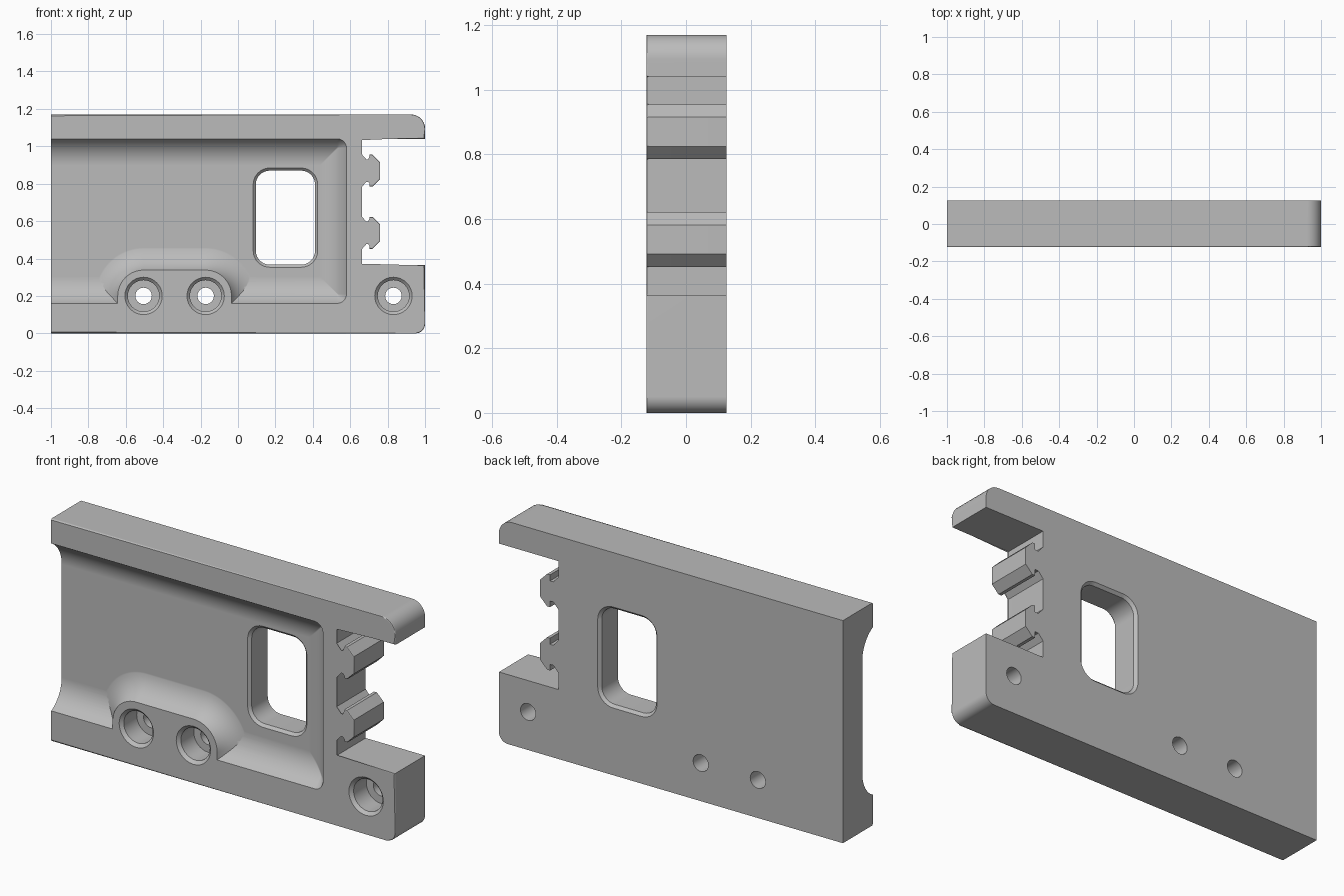
import bpy, bmesh, math

cube = bpy.data.objects.get("Cube")
if cube:
    bpy.data.objects.remove(cube)

FRONT, BACK, HEIGHT = -0.123, 0.125, 1.17
DEPTH, COVE = 0.087, 0.16          # pocket depth, cove radius

grey = bpy.data.materials.new("plain_grey")
grey.use_nodes = True
grey.diffuse_color = (0.5, 0.5, 0.5, 1)
grey.node_tree.nodes["Principled BSDF"].inputs["Base Color"].default_value = (0.5, 0.5, 0.5, 1)


def arc(cx, cz, r, start, n=8):
    """Quarter circle of points, counter-clockwise from a start angle in degrees."""
    angles = [math.radians(start + 90 * i / n) for i in range(n + 1)]
    return [(cx + r * math.cos(a), cz + r * math.sin(a)) for a in angles]


def round_rect(x0, x1, z0, z1, r, n=8):
    return (arc(x1 - r, z1 - r, r, 0, n) + arc(x0 + r, z1 - r, r, 90, n)
            + arc(x0 + r, z0 + r, r, 180, n) + arc(x1 - r, z0 + r, r, 270, n))


def loft(name, rings, front_bevel=0):
    """Closed solid through rings of (y, points)."""
    bm = bmesh.new()
    loops = [[bm.verts.new((x, y, z)) for x, z in pts] for y, pts in rings]
    for a, b in zip(loops, loops[1:]):
        for i in range(len(a)):
            j = (i + 1) % len(a)
            bm.faces.new((a[i], a[j], b[j], b[i]))
    front = bm.faces.new(loops[0])
    bm.faces.new(loops[-1][::-1])
    if front_bevel:
        edges = [e for e in front.edges if any(v.co.x > -0.999 for v in e.verts)]
        bmesh.ops.bevel(bm, geom=edges, offset=front_bevel, segments=2,
                        profile=0.5, affect='EDGES')
    bmesh.ops.remove_doubles(bm, verts=bm.verts, dist=1e-5)
    bmesh.ops.recalc_face_normals(bm, faces=bm.faces)
    mesh = bpy.data.meshes.new(name)
    bm.to_mesh(mesh)
    bm.free()
    ob = bpy.data.objects.new(name, mesh)
    bpy.context.collection.objects.link(ob)
    mesh.materials.append(grey)
    return ob


def apply_modifier(ob, mod):
    bpy.context.view_layer.objects.active = ob
    bpy.ops.object.modifier_apply(modifier=mod.name)


def cut(ob, cutter):
    mod = ob.modifiers.new("cut", 'BOOLEAN')
    mod.operation, mod.solver, mod.object = 'DIFFERENCE', 'EXACT', cutter
    apply_modifier(ob, mod)
    bpy.data.objects.remove(cutter)


def cove_steps(depth, n=12):
    """Pairs of (distance from rim, y) down a concave fillet."""
    reach = math.sqrt(COVE ** 2 - (COVE - depth) ** 2)
    for i in range(n + 1):
        s = reach * (1 - math.cos(math.pi / 2 * i / n)) * 0.5 + reach * i / n * 0.5
        yield s, FRONT + depth - COVE + math.sqrt(COVE ** 2 - (reach - s) ** 2)


# Plate outline with two barbed rails in the end notch
hook = [(0.655, 0.085), (0.683, 0.053), (0.703, 0.053),
        (0.703, 0.085), (0.72, 0.085), (0.76, 0.045)]
outline = [(-1, HEIGHT), (-1, 0)] + arc(0.95, 0.05, 0.05, 270) + [(1, 0.365), (0.655, 0.365)]
for mid in (0.537, 0.87):
    outline += [(x, mid - h) for x, h in hook] + [(x, mid + h) for x, h in reversed(hook)]
outline += [(0.655, 1.04), (1, 1.04)] + arc(0.925, HEIGHT - 0.075, 0.075, 0)
plate = loft("bracket_plate", [(FRONT, outline), (BACK, outline)], front_bevel=0.007)

# Coved pocket, open at the right-hand end, with a raised boss left standing in it
HOLE_Z, BOSS_R = 0.2, 0.138
HOLES = (-0.505, -0.173, 0.831)


def pocket_ring(s):
    return round_rect(-1.4, 0.58 - s, 0.16 + s, 1.04 - s, max(0.05 - s, 0.004))


def boss_ring(s):
    r = BOSS_R + s
    return round_rect(HOLES[0] - r, HOLES[1] + r, HOLE_Z - r - 0.1, HOLE_Z + r, r, 20)


pocket = loft("pocket_cutter", [(-0.2, pocket_ring(0))]
              + [(y, pocket_ring(s)) for s, y in cove_steps(DEPTH)])
boss = loft("boss_shape", [(-0.3, boss_ring(0))]
            + [(y, boss_ring(s)) for s, y in cove_steps(DEPTH + 0.002)])
cut(pocket, boss)
cut(plate, pocket)


# Window with chamfered rims on both faces
def window_ring(g):
    return round_rect(0.095 - g, 0.412 + g, 0.367 - g, 0.87 + g, 0.075 + g)


floor = FRONT + DEPTH
cut(plate, loft("window_cutter", [
    (-0.2, window_ring(0.014)), (floor, window_ring(0.014)), (floor + 0.014, window_ring(0)),
    (BACK - 0.014, window_ring(0)), (BACK + 0.01, window_ring(0.024))]))

# Counterbored screw holes
for x in HOLES:
    steps = [(-0.2, 0.1), (FRONT, 0.1), (FRONT + 0.016, 0.084),
             (0, 0.084), (0, 0.044), (0.2, 0.044)]
    cut(plate, loft("hole_cutter", [
        (y, round_rect(x - r, x + r, HOLE_Z - r, HOLE_Z + r, r)) for y, r in steps]))

# Smooth shading with crisp edges
bpy.ops.object.select_all(action='DESELECT')
plate.select_set(True)
bpy.context.view_layer.objects.active = plate
bpy.ops.object.shade_smooth_by_angle(angle=math.radians(30))
weighted = plate.modifiers.new("weighted_normals", 'WEIGHTED_NORMAL')
weighted.keep_sharp = True
